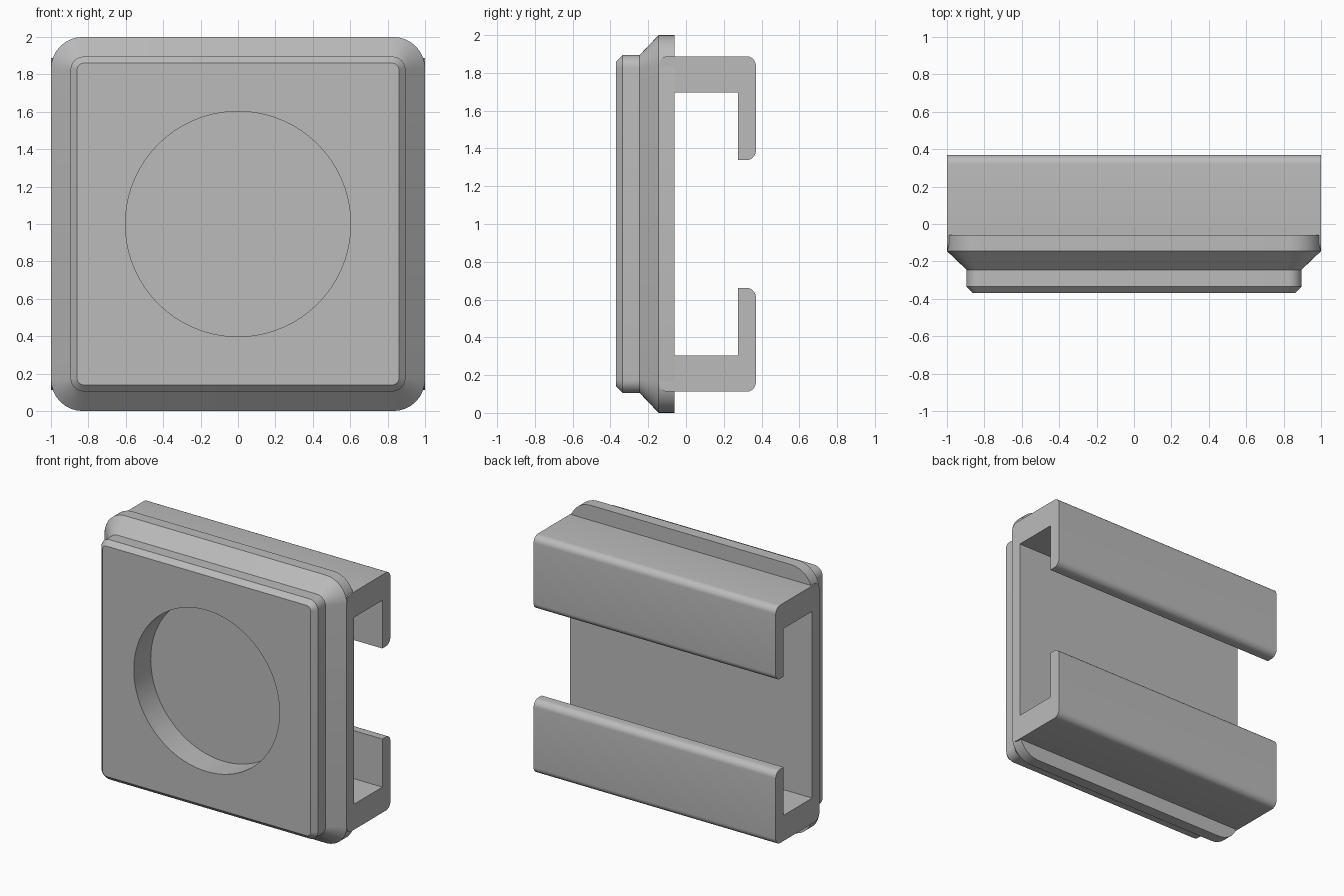
import bpy, bmesh, math
from mathutils import Vector

cube = bpy.data.objects.get("Cube")
if cube:
    bpy.data.objects.remove(cube, do_unlink=True)

grey = bpy.data.materials.new("plain grey")
grey.use_nodes = True
grey.diffuse_color = (0.5, 0.5, 0.5, 1)
grey.node_tree.nodes["Principled BSDF"].inputs["Base Color"].default_value = grey.diffuse_color


def fillet(corners, steps=8):
    """Round right-angled corners given as (u, v, radius)."""
    out = []
    for i, (u, v, r) in enumerate(corners):
        p = Vector((u, v))
        if r == 0:
            out.append(p)
            continue
        a = (Vector(corners[i - 1][:2]) - p).normalized()
        b = (Vector(corners[(i + 1) % len(corners)][:2]) - p).normalized()
        centre = p + r * (a + b)
        for k in range(steps + 1):
            t = k / steps * math.pi / 2
            out.append(centre - r * (a * math.sin(t) + b * math.cos(t)))
    return out


def loft(name, rings):
    """Join matching rings of points and cap both ends."""
    bm = bmesh.new()
    loops = [[bm.verts.new(p) for p in ring] for ring in rings]
    n = len(loops[0])
    for low, high in zip(loops, loops[1:]):
        for i in range(n):
            j = (i + 1) % n
            bm.faces.new((low[i], low[j], high[j], high[i]))
    bm.faces.new(loops[0])
    bm.faces.new(loops[-1])
    bmesh.ops.recalc_face_normals(bm, faces=bm.faces)
    mesh = bpy.data.meshes.new(name)
    bm.to_mesh(mesh)
    bm.free()
    mesh.materials.append(grey)
    obj = bpy.data.objects.new(name, mesh)
    bpy.context.collection.objects.link(obj)
    return obj


def finish(obj):
    bpy.ops.object.select_all(action='DESELECT')
    obj.select_set(True)
    bpy.context.view_layer.objects.active = obj
    for mod in list(obj.modifiers):
        bpy.ops.object.modifier_apply(modifier=mod.name)
    bpy.ops.object.shade_smooth_by_angle(angle=math.radians(30))


# Stepped front plate: rounded squares as (y, half size, corner radius)
steps = [(-0.37, 0.86, 0.035), (-0.335, 0.895, 0.07), (-0.245, 0.895, 0.07),
         (-0.145, 1.0, 0.17), (-0.06, 1.0, 0.17)]
rings = []
for y, h, r in steps:
    square = fillet([(-h, -h, r), (h, -h, r), (h, h, r), (-h, h, r)])
    rings.append([(p.x, y, p.y + 1) for p in square])
plate = loft("front_plate", rings)

# Round recess in the front
bpy.ops.mesh.primitive_cylinder_add(vertices=96, radius=0.602, depth=0.4,
                                    location=(0, -0.37, 1), rotation=(math.pi / 2, 0, 0))
cutter = bpy.context.object
cutter.name = "recess_cutter"
cutter.data.materials.append(grey)
cut = plate.modifiers.new("recess", 'BOOLEAN')
cut.object = cutter
cut.operation = 'DIFFERENCE'
cut.solver = 'EXACT'
finish(plate)
bpy.data.objects.remove(cutter, do_unlink=True)

# C-shaped rear channel, upper half mirrored to the lower half
r = 0.05
upper = [(-0.06, 0.697, 0), (0.275, 0.697, 0), (0.275, 0.338, 0),
         (0.37, 0.338, r), (0.37, 0.888, r), (-0.145, 0.888, r)]
lower = [(y, -z, rad) for y, z, rad in reversed(upper)]
section = fillet(upper + lower)
channel = loft("rear_channel", [[(x, p.x, p.y + 1) for p in section] for x in (-1, 1)])
finish(channel)
